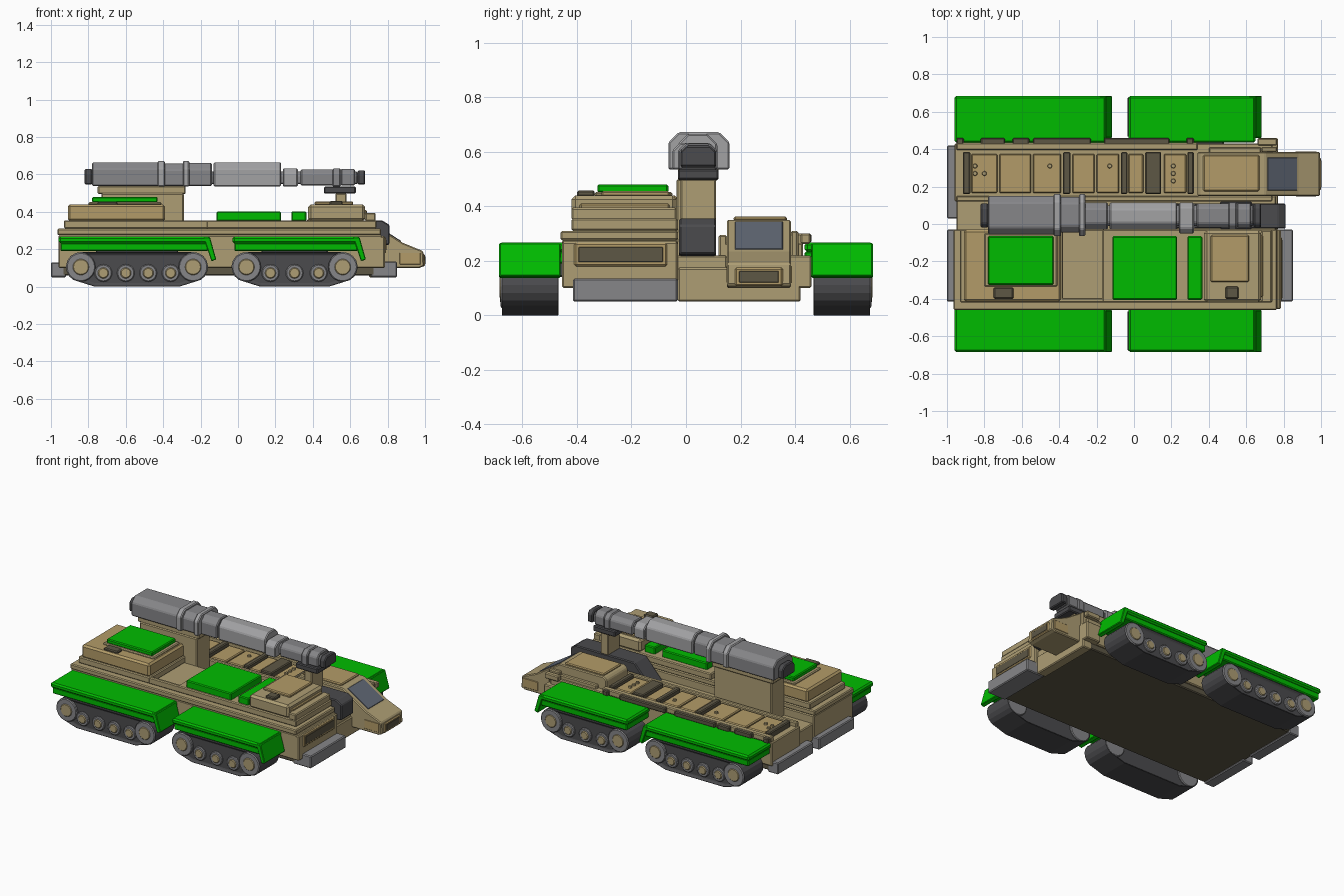
import bpy, bmesh, math
from mathutils import Vector


def mat(name, r, g, b):
    m = bpy.data.materials.new(name)
    m.diffuse_color = (r, g, b, 1)
    return m


TAN = mat("tan", 0.42, 0.34, 0.175)
SAND = mat("sand", 0.45, 0.33, 0.14)
GREEN = mat("green", 0.0, 0.5, 0.0)
DARK = mat("dark", 0.07, 0.07, 0.075)
OLIVE = mat("olive", 0.11, 0.095, 0.06)
GREY = mat("grey", 0.24, 0.24, 0.25)
LIGHT = mat("light_grey", 0.36, 0.36, 0.37)
GLASS = mat("glass", 0.12, 0.14, 0.18)


def finish(name, bm, m, bevel):
    bmesh.ops.recalc_face_normals(bm, faces=bm.faces)
    me = bpy.data.meshes.new(name)
    bm.to_mesh(me)
    bm.free()
    me.materials.append(m)
    ob = bpy.data.objects.new(name, me)
    bpy.context.collection.objects.link(ob)
    if bevel:
        mod = ob.modifiers.new("bevel", 'BEVEL')
        mod.width, mod.segments, mod.limit_method = bevel, 1, 'ANGLE'
    return ob


def prism(name, pts, axis, a, b, m, bevel=0.006, inset=0):
    """Extrude a 2D profile from a to b; 'y' takes (x,z) points, 'x' takes (y,z)."""
    bm = bmesh.new()
    def at(p, t):
        return (p[0], t, p[1]) if axis == 'y' else (t, p[0], p[1])
    caps = [[bm.verts.new(at(p, t)) for p in pts] for t in (a, b)]
    ends = [bm.faces.new(c) for c in caps]
    n = len(pts)
    for i in range(n):
        j = (i + 1) % n
        bm.faces.new((caps[0][i], caps[0][j], caps[1][j], caps[1][i]))
    if inset:
        bmesh.ops.recalc_face_normals(bm, faces=bm.faces)
        bmesh.ops.inset_individual(bm, faces=ends, thickness=inset, depth=-inset)
    return finish(name, bm, m, bevel)


def box(name, x0, x1, y0, y1, z0, z1, m=TAN, bevel=0.006):
    return prism(name, [(x0, z0), (x1, z0), (x1, z1), (x0, z1)], 'y', y0, y1, m, bevel)


def disc(name, x, z, r, y0, y1, m, n=20):
    pts = [(x + r * math.cos(2 * math.pi * i / n), z + r * math.sin(2 * math.pi * i / n))
           for i in range(n)]
    return prism(name, pts, 'y', y0, y1, m, 0.005)


# Hull: lower body, tall right half with a recessed deck well, low left half
box("lower_hull", -0.94, 0.73, -0.415, 0.415, 0.06, 0.14, OLIVE)
box("hull_right", -0.96, 0.77, -0.455, -0.03, 0.10, 0.275)
box("hull_right_ledge", -0.965, 0.765, -0.46, -0.03, 0.275, 0.31)
box("rear_deck", -0.93, -0.38, -0.42, -0.03, 0.31, 0.355)
box("front_deck", -0.17, 0.74, -0.42, -0.03, 0.31, 0.355)
box("well_wall", -0.39, -0.16, -0.42, -0.395, 0.31, 0.355)
box("hull_front_skirt", 0.75, 0.785, -0.455, -0.03, 0.10, 0.27)
box("hull_centre", -0.95, 0.76, -0.04, 0.15, 0.10, 0.22)
box("hull_left", -0.96, 0.74, 0.12, 0.43, 0.10, 0.265)
box("left_edge_rail", -0.95, 0.34, 0.395, 0.435, 0.26, 0.30)
box("left_inner_rail", -0.95, 0.74, 0.12, 0.15, 0.20, 0.295)
box("front_left_corner", 0.66, 0.77, 0.38, 0.46, 0.10, 0.22)
box("front_left_post", 0.68, 0.765, 0.385, 0.412, 0.21, 0.31)
box("front_left_light", 0.66, 0.765, 0.42, 0.457, 0.262, 0.30)
box("front_sill", 0.70, 0.77, -0.03, 0.42, 0.05, 0.175)

# Nose grille and bumpers
box("grille_frame", 0.77, 0.792, -0.41, -0.07, 0.18, 0.265, SAND)
box("grille", 0.785, 0.795, -0.395, -0.085, 0.195, 0.25, OLIVE, 0.002)
box("front_bumper", 0.71, 0.85, -0.415, -0.03, 0.05, 0.135, GREY)
box("rear_bumper_right", -1.0, -0.92, -0.415, -0.03, 0.05, 0.13, GREY)
box("rear_bumper_left", -1.0, -0.92, 0.03, 0.42, 0.05, 0.13, GREY)

# Left deck: panels, cross ribs, rivets and side clips
for x0, x1 in [(-0.87, -0.73), (-0.72, -0.55), (-0.54, -0.39), (-0.33, -0.21),
               (-0.20, -0.08), (-0.03, 0.05), (0.16, 0.28)]:
    box("deck_panel", x0, x1, 0.165, 0.375, 0.26, 0.29, SAND)
for x0, x1 in [(-0.915, -0.875), (-0.38, -0.34), (-0.07, -0.035), (0.06, 0.145), (0.285, 0.32)]:
    box("deck_rib", x0, x1, 0.16, 0.385, 0.26, 0.305, OLIVE)
for x, y in [(-0.85, 0.27), (-0.80, 0.27), (-0.85, 0.31), (-0.45, 0.31), (-0.13, 0.31),
             (0.21, 0.27), (0.21, 0.31), (0.21, 0.23)]:
    bm = bmesh.new()
    bmesh.ops.create_cone(bm, cap_ends=True, segments=10, radius1=0.013, radius2=0.01, depth=0.012)
    bmesh.ops.translate(bm, vec=Vector((x, y, 0.295)), verts=bm.verts)
    finish("rivet", bm, TAN, 0)
for x0, x1 in [(-0.95, -0.91), (-0.82, -0.69), (-0.65, -0.56), (-0.54, -0.23), (-0.16, 0.19), (0.28, 0.32)]:
    box("side_clip", x0, x1, 0.425, 0.46, 0.265, 0.30, OLIVE)

# Cab with sloped nose
prism("cab", [(0.34, 0.20), (0.34, 0.33), (0.36, 0.35), (0.70, 0.35), (0.88, 0.235),
              (0.99, 0.19), (0.995, 0.11), (0.97, 0.10), (0.74, 0.10), (0.74, 0.20)],
      'y', 0.15, 0.385, TAN)
box("cab_roof_panel", 0.37, 0.67, 0.175, 0.37, 0.345, 0.363, SAND)
prism("windshield", [(0.715, 0.345), (0.873, 0.244), (0.865, 0.232), (0.707, 0.333)],
      'y', 0.18, 0.355, GLASS, 0.002)
box("cab_grille", 0.96, 1.0, 0.18, 0.355, 0.108, 0.175, SAND)
box("cab_vent", 0.98, 1.002, 0.195, 0.34, 0.12, 0.163, OLIVE, 0.002)
box("cab_side_panel", 0.86, 0.98, 0.148, 0.388, 0.115, 0.185, SAND)
box("cab_step", 0.40, 0.68, 0.38, 0.41, 0.22, 0.29)

# Centre spine beside the cab
prism("centre_spine", [(0.18, 0.20), (0.32, 0.355), (0.77, 0.355), (0.81, 0.33), (0.81, 0.225),
                       (0.74, 0.215)], 'y', -0.025, 0.11, DARK)

# Right superstructure with green hatches
box("rear_house", -0.91, -0.39, -0.415, -0.03, 0.35, 0.44, SAND, 0.012)
box("rear_hatch_base", -0.80, -0.41, -0.335, -0.05, 0.435, 0.452)
box("rear_hatch", -0.78, -0.43, -0.325, -0.065, 0.45, 0.48, GREEN)
box("rear_vent", -0.75, -0.645, -0.40, -0.34, 0.435, 0.455, OLIVE)
box("mid_hatch", -0.115, 0.23, -0.405, -0.065, 0.35, 0.402, GREEN)
box("small_hatch", 0.285, 0.365, -0.405, -0.065, 0.35, 0.402, GREEN)
box("front_house", 0.375, 0.68, -0.42, -0.035, 0.35, 0.44, TAN, 0.015)
box("front_house_panel", 0.41, 0.615, -0.31, -0.06, 0.435, 0.456, SAND)
box("front_house_vent", 0.49, 0.56, -0.40, -0.335, 0.435, 0.458, OLIVE)
box("front_house_face", 0.67, 0.69, -0.39, -0.06, 0.36, 0.41, SAND)
box("front_shelf", 0.68, 0.735, -0.42, -0.035, 0.35, 0.395)

# Gun pedestal
box("gun_pedestal", -0.73, -0.29, -0.035, 0.11, 0.20, 0.50)
box("gun_pedestal_cap", -0.75, -0.28, -0.03, 0.12, 0.495, 0.54)

# Gun barrel: chamfered sections (x0, x1, y0, y1, z0, z1, material)
sections = [
    ("breech_cap", -0.82, -0.78, -0.02, 0.11, 0.545, 0.63, DARK),
    ("breech", -0.78, -0.42, -0.055, 0.15, 0.537, 0.665, GREY),
    ("barrel_ring", -0.43, -0.39, -0.065, 0.16, 0.535, 0.672, LIGHT),
    ("barrel_neck", -0.40, -0.28, -0.045, 0.145, 0.537, 0.658, GREY),
    ("barrel_ring", -0.295, -0.26, -0.065, 0.16, 0.535, 0.672, LIGHT),
    ("barrel_rear", -0.27, -0.14, -0.03, 0.115, 0.537, 0.662, GREY),
    ("barrel_core", -0.16, 0.64, -0.01, 0.10, 0.548, 0.615, GREY),
    ("barrel_middle", -0.13, 0.23, -0.03, 0.115, 0.535, 0.665, LIGHT),
    ("barrel_collar", 0.24, 0.32, -0.05, 0.115, 0.535, 0.632, LIGHT),
    ("barrel_front", 0.335, 0.51, -0.02, 0.11, 0.54, 0.627, GREY),
    ("barrel_collar", 0.505, 0.55, -0.03, 0.115, 0.535, 0.632, GREY),
    ("barrel_end", 0.55, 0.625, -0.02, 0.11, 0.54, 0.63, GREY),
    ("muzzle", 0.64, 0.68, -0.02, 0.11, 0.545, 0.622, DARK),
]
for name, x0, x1, y0, y1, z0, z1, m in sections:
    c = 0.28 * (z1 - z0)
    prism(name, [(y0, z0), (y1, z0), (y1, z1 - c), (y1 - c, z1), (y0 + c, z1), (y0, z1 - c)],
          'x', x0, x1, m)
box("barrel_cradle", 0.46, 0.63, -0.03, 0.12, 0.497, 0.535, DARK)
box("cradle_foot", 0.52, 0.58, -0.02, 0.11, 0.35, 0.50)

# Track units and fenders on both sides
big_r, zc = 0.08, 0.105
units = [(-0.84, -0.24, 4, -0.96, -0.12), (0.045, 0.56, 3, -0.03, 0.68)]
for s in (-1, 1):
    for xa, xb, n, f0, f1 in units:
        def arc(cx, a0, a1):
            return [(cx + big_r * math.cos(math.radians(a0 + (a1 - a0) * i / 7)),
                     zc + big_r * math.sin(math.radians(a0 + (a1 - a0) * i / 7))) for i in range(8)]
        belt = arc(xb, 90, -60) + [(xb - 0.055, 0.006), (xb - 0.075, 0), (xa + 0.075, 0),
                                   (xa + 0.055, 0.006)] + arc(xa, 240, 90)
        prism("track_belt", belt, 'y', s * 0.465, s * 0.678, DARK, 0.004, 0.015)
        for x in (xa, xb):
            disc("end_wheel", x, zc, 0.078, s * 0.47, s * 0.68, GREY)
            disc("end_wheel_hub", x, zc, 0.044, s * 0.66, s * 0.684, TAN)
        for i in range(n):
            x = xa + (xb - xa) * (i + 1) / (n + 1)
            disc("road_wheel", x, 0.073, 0.047, s * 0.64, s * 0.676, GREY)
            disc("road_wheel_hub", x, 0.073, 0.029, s * 0.66, s * 0.682, TAN)
        box("suspension_block", xa + 0.08, xb - 0.08, s * 0.42, s * 0.64, 0.14, 0.21, DARK)
        y_in, y_out = s * 0.435, s * 0.685
        box("fender_lower", f0 + 0.01, f1 - 0.04, y_in, s * 0.675, 0.19, 0.235, GREEN)
        box("fender_top", f0, f1 - 0.03, y_in, y_out, 0.232, 0.268, GREEN, 0.01)
        prism("fender_flap", [(f1 - 0.065, 0.265), (f1 - 0.03, 0.265), (f1 + 0.004, 0.145),
                              (f1 - 0.022, 0.136)], 'y', y_in + s * 0.025, y_out, GREEN, 0.004)
